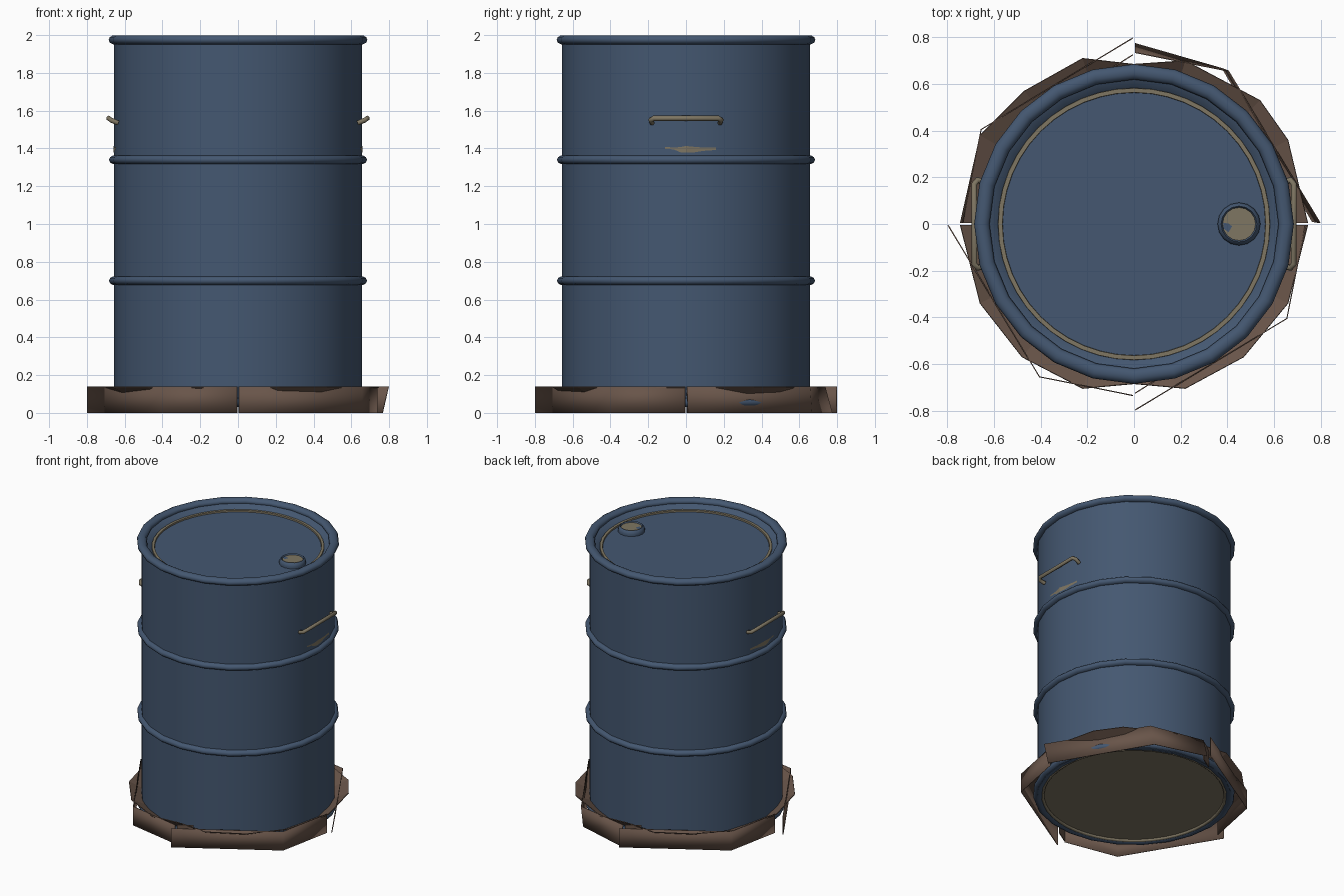
import bpy
from math import cos, sin, pi, radians

cube = bpy.data.objects.get("Cube")
if cube:
    bpy.data.objects.remove(cube, do_unlink=True)

SIDES = 24
RADIUS = 0.656


def material(name, r, g, b):
    m = bpy.data.materials.new(name)
    m.use_nodes = True
    m.diffuse_color = (r, g, b, 1)
    bsdf = m.node_tree.nodes["Principled BSDF"]
    bsdf.inputs["Base Color"].default_value = (r, g, b, 1)
    bsdf.inputs["Roughness"].default_value = 0.7
    return m


BLUE = material("blue paint", 0.058, 0.096, 0.164)
TAN = material("bare tan metal", 0.21, 0.18, 0.122)
RUST = material("rusty brown", 0.14, 0.09, 0.067)


def add(name, verts, faces, mat, smooth=0):
    mesh = bpy.data.meshes.new(name)
    mesh.from_pydata(verts, [], faces)
    mesh.validate()
    mesh.materials.append(mat)
    ob = bpy.data.objects.new(name, mesh)
    bpy.context.collection.objects.link(ob)
    bpy.ops.object.select_all(action='DESELECT')
    ob.select_set(True)
    bpy.context.view_layer.objects.active = ob
    if smooth:
        bpy.ops.object.shade_smooth_by_angle(angle=radians(smooth))
    return ob


def add_sheet(name, verts, faces, smooth=0):
    """A thin piece of rusty sheet metal."""
    solid = add(name, verts, faces, RUST, smooth).modifiers.new("thickness", 'SOLIDIFY')
    solid.thickness = 0.005
    solid.offset = 0


def lathe(name, profile, mat, closed=False, sides=SIDES, cx=0.0, caps=False):
    """Spin an (r, z) profile, listed upward on the outside, about a vertical axis."""
    n = len(profile)
    verts = [(cx + r * cos(2 * pi * i / sides), r * sin(2 * pi * i / sides), z)
             for i in range(sides) for r, z in profile]
    faces = []
    for i in range(sides):
        j = (i + 1) % sides
        for k in range(n if closed else n - 1):
            l = (k + 1) % n
            faces.append((i * n + k, j * n + k, j * n + l, i * n + l))
    if caps:
        faces.append([i * n for i in reversed(range(sides))])
        faces.append([i * n + n - 1 for i in range(sides)])
    return add(name, verts, faces, mat, 50)


def ring(name, r, z, half_w, half_h, mat, sides=SIDES, steps=10):
    angles = [2 * pi * k / steps for k in range(steps)]
    profile = [(r + half_w * cos(a), z + half_h * sin(a)) for a in angles]
    return lathe(name, profile, mat, True, sides)


# Drum shell with recessed lid, and its ribs
lathe("drum_body", [(0.61, 0.05), (0.63, 0.03), (RADIUS, 0.03), (RADIUS, 1.975),
                    (0.625, 1.97), (0.58, 1.93)], BLUE)
for name, z in (("bottom_rim", 0.055), ("lower_rib", 0.7), ("upper_rib", 1.34)):
    ring(name, 0.652, z, 0.031, 0.024, BLUE)
ring("top_rim", 0.652, 1.975, 0.033, 0.025, BLUE)
lathe("lid", [(0.59, 1.92), (0.59, 1.931)], BLUE, caps=True)
lathe("bottom_plate", [(0.62, 0.045), (0.62, 0.055)], TAN, caps=True)
lathe("lid_seam", [(0.584, 1.925), (0.582, 1.942), (0.564, 1.942), (0.562, 1.925)],
      TAN, True, 48)
ring("bottom_seam", 0.617, 0.04, 0.011, 0.01, TAN, 48)

# Filler cap on the lid: sloped collar, bare metal plug and a worn notch
lathe("cap_collar", [(0.09, 1.925), (0.092, 1.945), (0.086, 1.962), (0.077, 1.97),
                     (0.07, 1.96), (0.07, 1.925)], BLUE, True, 16, 0.45)
lathe("cap_plug", [(0.071, 1.93), (0.071, 1.961)], TAN, sides=16, cx=0.45, caps=True)
add("cap_notch", [(0.384, -0.02, 1.963), (0.405, -0.035, 1.963), (0.42, -0.01, 1.963),
                  (0.405, 0.002, 1.963), (0.382, 0.005, 1.963)], [(0, 1, 2, 3, 4)], BLUE)

# Handles and worn paint below them, on both sides
chip = [(-0.11, 1.398, 1.408), (-0.065, 1.395, 1.405), (-0.03, 1.38, 1.407), (0, 1.378, 1.413),
        (0.05, 1.38, 1.408), (0.09, 1.387, 1.405), (0.16, 1.392, 1.405)]
for side, label in ((1, "left"), (-1, "right")):
    curve = bpy.data.curves.new(label + "_handle", 'CURVE')
    curve.dimensions = '3D'
    curve.bevel_depth = 0.014
    curve.bevel_resolution = 1
    curve.use_fill_caps = True
    path = [(0.635, -0.18, 1.535), (0.672, -0.187, 1.55), (0.685, -0.17, 1.56),
            (0.685, 0.17, 1.56), (0.672, 0.187, 1.55), (0.635, 0.18, 1.535)]
    spline = curve.splines.new('POLY')
    spline.points.add(len(path) - 1)
    for p, (x, y, z) in zip(spline.points, path):
        p.co = (side * x, y, z, 1)
    curve.materials.append(TAN)
    handle = bpy.data.objects.new(label + "_handle", curve)
    bpy.context.collection.objects.link(handle)
    bpy.ops.object.select_all(action='DESELECT')
    handle.select_set(True)
    bpy.context.view_layer.objects.active = handle
    bpy.ops.object.convert(target='MESH')

    verts = []
    for y, low, high in chip:
        x = side * (RADIUS + 0.003 - abs(y) * 0.131)
        verts += [(x, y, low), (x, y, high)]
    quads = [(2 * i, 2 * i + 2, 2 * i + 3, 2 * i + 1)[::side] for i in range(len(chip) - 1)]
    add(label + "_paint_chip", verts, quads, TAN)

# Ledge sloping in to the foot of the drum, in four pieces with slits between
HEIGHT = 0.14
ledges = {
    "front_left": [(0.005, -0.685), (0.22, -0.705), (0.47, -0.57), (0.66, -0.34), (0.745, -0.004)],
    "back_left": [(0.745, 0.004), (0.66, 0.36), (0.54, 0.53), (0.22, 0.7), (0.005, 0.685)],
    "back_right": [(-0.005, 0.685), (-0.22, 0.71), (-0.47, 0.57), (-0.66, 0.38), (-0.745, 0.004)],
    "front_right": [(-0.745, -0.004), (-0.66, -0.34), (-0.48, -0.57), (-0.22, -0.705),
                    (-0.005, -0.685)],
}
for label, points in ledges.items():
    verts = []
    for x, y in points:
        s = 0.65 / (x * x + y * y) ** 0.5
        verts += [(x, y, HEIGHT - 0.003), (x * s, y * s, HEIGHT - 0.05)]
    faces = [(2 * i, 2 * i + 2, 2 * i + 3, 2 * i + 1) for i in range(len(points) - 1)]
    add_sheet(label + "_ledge", verts, faces)

# Skirt walls: each quarter is two panels, the same shape turned about the drum
top_line = [(-0.797, -0.005), (-0.405, -0.655), (-0.004, -0.735)]
bent_foot = [(-0.765, -0.01), (-0.38, -0.665), (-0.004, -0.773)]
quarters = ["front_right", "front_left", "back_left", "back_right"]
for turn, label in enumerate(quarters):
    c, s = round(cos(turn * pi / 2)), round(sin(turn * pi / 2))
    foot = bent_foot if label == "back_left" else top_line
    verts = [(x * c - y * s, x * s + y * c, z)
             for line, z in ((foot, 0), (top_line, HEIGHT)) for x, y in line]
    add_sheet(label + "_skirt", verts, [(0, 1, 4, 3), (1, 2, 5, 4)], 60)

# Loose inner sheets behind the front and back skirt ends
for side, label in ((1, "front"), (-1, "back")):
    ends = [(0.005 * side, -0.725 * side), (0.1 * side, -0.665 * side)]
    (ax, ay), (bx, by) = ends
    add_sheet(label + "_inner_sheet",
              [(ax, ay, 0), (bx, by, 0), (bx, by, HEIGHT), (ax, ay, HEIGHT)], [(0, 1, 2, 3)])
